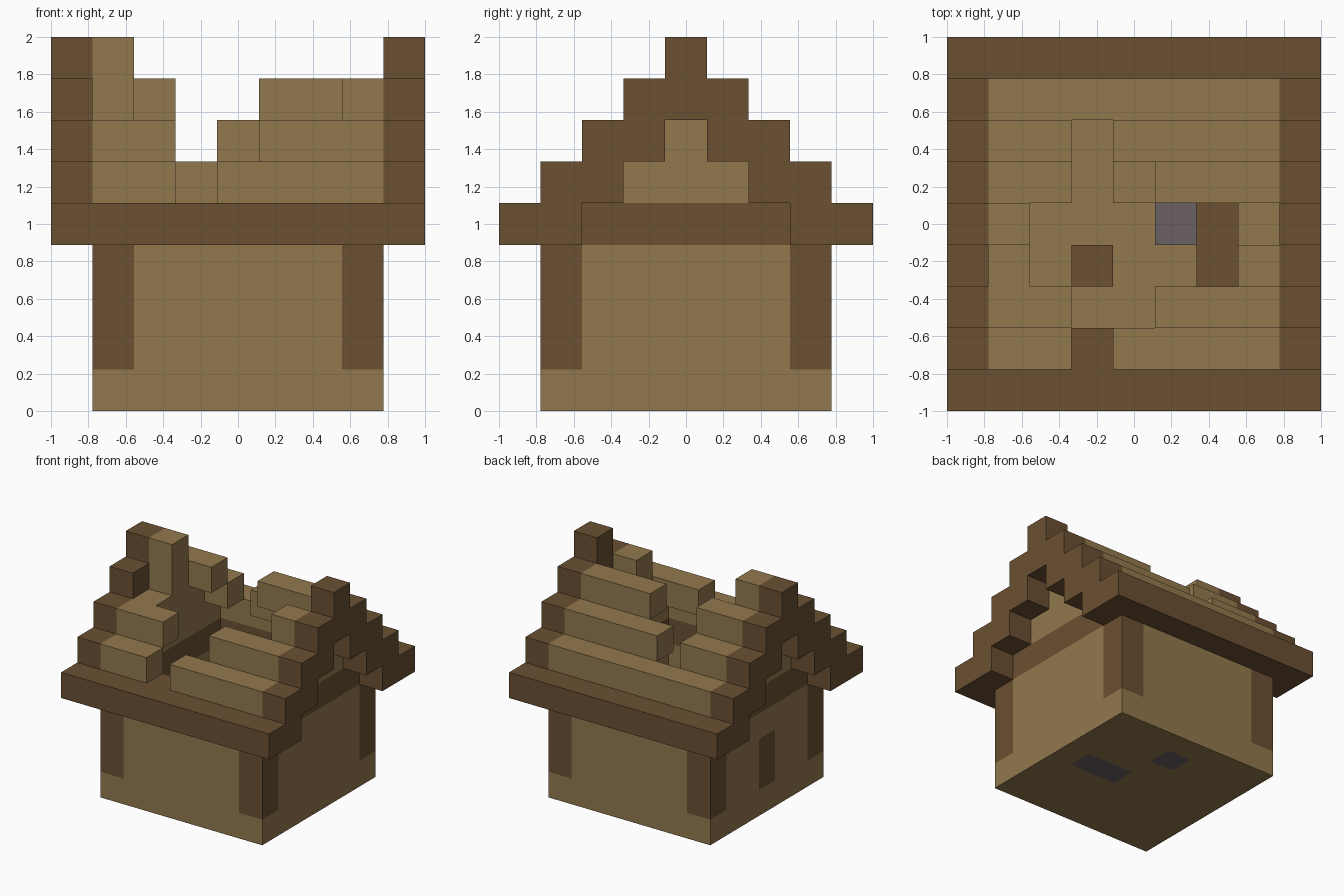
import bpy
import bmesh
from mathutils import Vector

if "Cube" in bpy.data.objects:
    bpy.data.objects.remove(bpy.data.objects["Cube"], do_unlink=True)

N = 9            # blocks per side
S = 2 / N        # block size
LAST = N - 1


def material(name, rgb):
    mat = bpy.data.materials.new(name)
    mat.use_nodes = True
    mat.diffuse_color = (*rgb, 1)
    bsdf = next(n for n in mat.node_tree.nodes if n.type == 'BSDF_PRINCIPLED')
    bsdf.inputs["Base Color"].default_value = (*rgb, 1)
    return mat


TAN, DARK, GREY = range(3)
MATERIALS = [material("tan planks", (0.29, 0.19, 0.077)),
             material("dark timber", (0.145, 0.08, 0.032)),
             material("grey stone", (0.145, 0.117, 0.13))]

blocks = {}      # cell -> (part name, colour)


def put(part, colour, xs, ys, zs):
    """Fill a box of blocks; later parts replace earlier ones."""
    for x in xs:
        for y in ys:
            for z in zs:
                blocks[x, y, z] = (part, colour)


def one(i):
    return range(i, i + 1)


inner = range(1, LAST)

# Floor slab with a few stones set in it
put("floor", TAN, inner, inner, one(0))
for x, y in ((5, 4), (6, 4), (4, 6)):
    put("floor_stones", GREY, one(x), one(y), one(0))

# Four walls, corner posts and the top beam
for side in (1, 7):
    put("walls", TAN, one(side), inner, range(1, 4))
    put("walls", TAN, inner, one(side), range(1, 4))
    put("wall_beam", DARK, one(side), inner, one(4))
    put("wall_beam", DARK, inner, one(side), one(4))
for x in (1, 7):
    for y in (1, 7):
        put("corner_posts", DARK, one(x), one(y), range(1, 4))
put("door", DARK, one(1), one(4), range(1, 3))

# Gable walls filling the ends under the roof
for x in (1, 7):
    for step in range(2):
        put("gable_walls", TAN, one(x), range(2 + step, 7 - step), one(5 + step))
put("gable_walls", TAN, one(1), one(4), one(7))

# Stepped roof rows: surviving stretches of x for each course
front_rows = [[(0, 9)], [(0, 3), (4, 9)], [(0, 3), (5, 9)], [(0, 1), (7, 9)]]
back_rows = [[(0, 9)], [(0, 9)], [(0, 3), (4, 9)], [(0, 3), (5, 9)]]
for step in range(4):
    for part, y, rows in (("roof_front", step, front_rows),
                          ("roof_back", LAST - step, back_rows)):
        for start, end in rows[step]:
            for x in range(start, end):
                edge = step == 0 or x in (0, LAST)
                put(part, DARK if edge else TAN, one(x), one(y), one(4 + step))

# Ridge, and the thicker dark trim at both ends of the roof
put("roof_ridge", TAN, one(1), one(4), one(8))
for x in (0, LAST):
    put("roof_ridge", DARK, one(x), one(4), one(8))
    for step in range(4):
        for y in (step + 1, LAST - 1 - step):
            put("roof_trim", DARK, one(x), one(y), one(4 + step))

# Furniture and rubble inside
put("stool", DARK, one(3), one(3), one(1))
put("table", DARK, one(6), range(3, 5), range(1, 3))
put("hearth_stone", GREY, one(5), one(4), one(1))
put("rubble", TAN, one(4), one(5), one(1))


def add_block(bm, cell, colour):
    """Add only the faces of a block that are not covered by a neighbour."""
    c = Vector(cell) + Vector((0.5, 0.5, 0.5))
    for axis in range(3):
        for sign in (-1, 1):
            n = Vector((0, 0, 0))
            n[axis] = sign
            if tuple(int(a + b) for a, b in zip(cell, n)) in blocks:
                continue
            u = Vector((0, 0, 0))
            u[(axis + 1) % 3] = 0.5
            v = n.cross(u)
            mid = c + n / 2
            corners = [mid - u - v, mid + u - v, mid + u + v, mid - u + v]
            face = bm.faces.new([bm.verts.new((p.x * S - 1, p.y * S - 1, p.z * S))
                                 for p in corners])
            face.material_index = colour


# One mesh object for each part
for part in dict.fromkeys(name for name, _ in blocks.values()):
    bm = bmesh.new()
    for cell, (name, colour) in blocks.items():
        if name == part:
            add_block(bm, cell, colour)
    if bm.faces:
        bmesh.ops.remove_doubles(bm, verts=bm.verts[:], dist=0.001)
        mesh = bpy.data.meshes.new(part)
        for mat in MATERIALS:
            mesh.materials.append(mat)
        bm.to_mesh(mesh)
        bpy.context.collection.objects.link(bpy.data.objects.new(part, mesh))
    bm.free()
